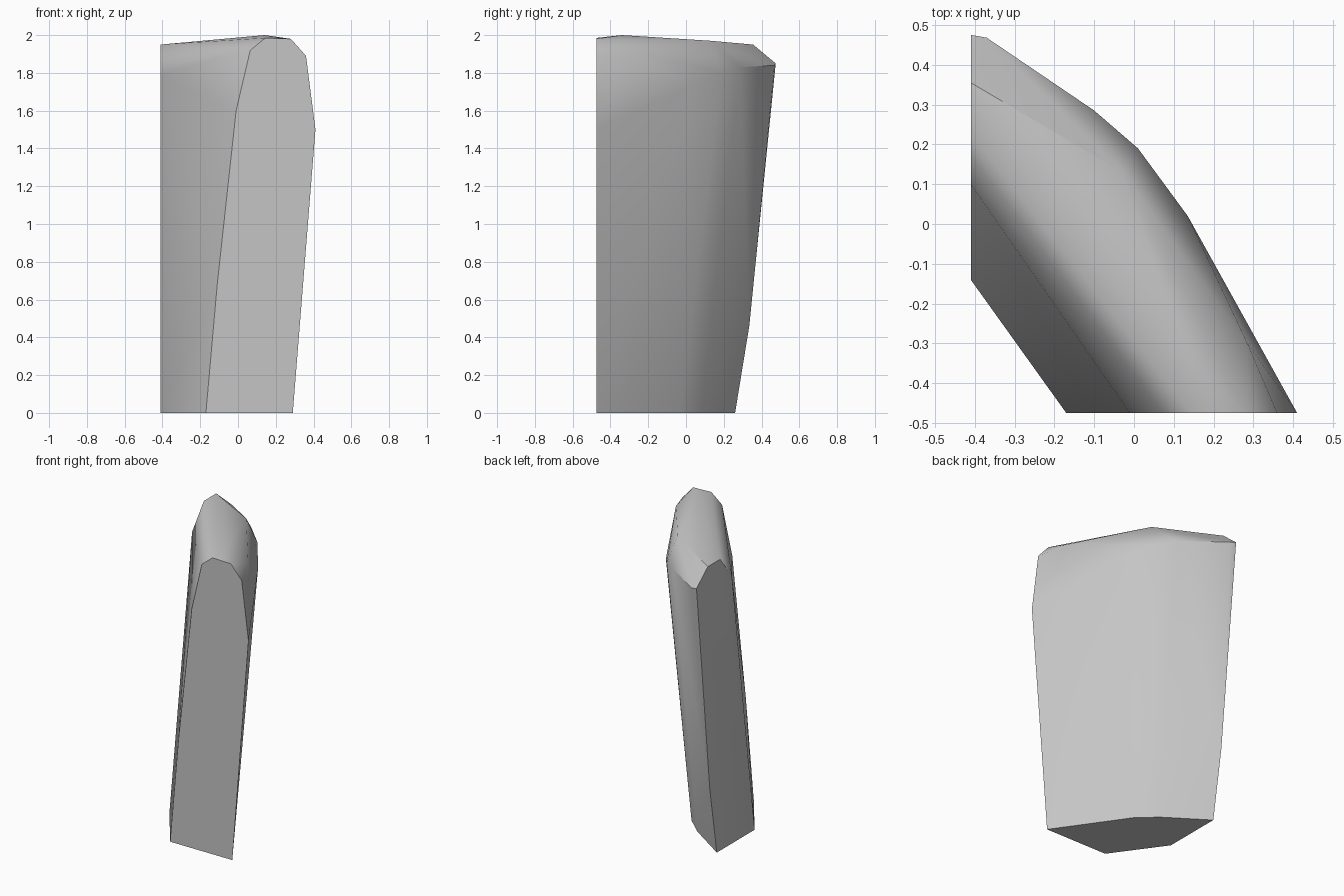
import bpy
import bmesh
import math
from mathutils import Vector

cube = bpy.data.objects.get("Cube")
if cube:
    bpy.data.objects.remove(cube, do_unlink=True)

FRONT_Y = -0.475
SIDE_X = -0.41

# Flat broken end at the front, as (x, z)
front_profile = [(-0.17, 0), (0.29, 0), (0.41, 1.5), (0.36, 1.89), (0.28, 1.98),
                 (0.145, 1.985), (0.065, 1.92), (-0.01, 1.6), (-0.11, 0.68)]

# Flat broken end at the side, as (y, z)
side_profile = [(-0.14, 0), (0.26, 0), (0.335, 0.46), (0.475, 1.85),
                (0.355, 1.95), (0.225, 1.95), (0.1, 1.79)]

# Bowed back of the base, the shoulder below the top, and the rounded crown
base_curve = [(-0.02, -0.03, 0), (-0.14, 0.08, 0)]
shoulder = [(-0.37, 0.468, 1.84), (-0.1, 0.285, 1.83), (0.01, 0.19, 1.8), (0.135, 0.02, 1.73)]
crown = [(0.14, -0.34, 2), (0.285, -0.3, 1.92), (-0.03, 0.13, 1.97)]


def make_material(name, color):
    material = bpy.data.materials.new(name)
    material.use_nodes = True
    material.diffuse_color = color
    shader = next(n for n in material.node_tree.nodes if n.type == 'BSDF_PRINCIPLED')
    shader.inputs["Base Color"].default_value = color
    return material


def make_convex_block(name, points, material):
    """Wrap a solid block around the given outline points."""
    bm = bmesh.new()
    for point in points:
        bm.verts.new(Vector(point))
    result = bmesh.ops.convex_hull(bm, input=bm.verts[:])
    loose = [v for v in bm.verts if not v.link_faces]
    bmesh.ops.delete(bm, geom=loose, context='VERTS')
    # Merge the triangles of each flat end into one face
    bmesh.ops.dissolve_limit(bm, angle_limit=math.radians(0.5),
                             verts=bm.verts[:], edges=bm.edges[:])
    bmesh.ops.recalc_face_normals(bm, faces=bm.faces[:])
    mesh = bpy.data.meshes.new(name)
    bm.to_mesh(mesh)
    bm.free()
    mesh.materials.append(material)
    block = bpy.data.objects.new(name, mesh)
    bpy.context.collection.objects.link(block)
    return block


points = [(x, FRONT_Y, z) for x, z in front_profile]
points += [(SIDE_X, y, z) for y, z in side_profile]
points += base_curve + shoulder + crown

stone = make_material("light_grey_stone", (0.56, 0.56, 0.56, 1))
slab = make_convex_block("stone_slab", points, stone)

# Soft shading over the worn top, crisp edges at the broken ends
bpy.ops.object.select_all(action='DESELECT')
slab.select_set(True)
bpy.context.view_layer.objects.active = slab
bpy.ops.object.shade_smooth_by_angle(angle=math.radians(36))
